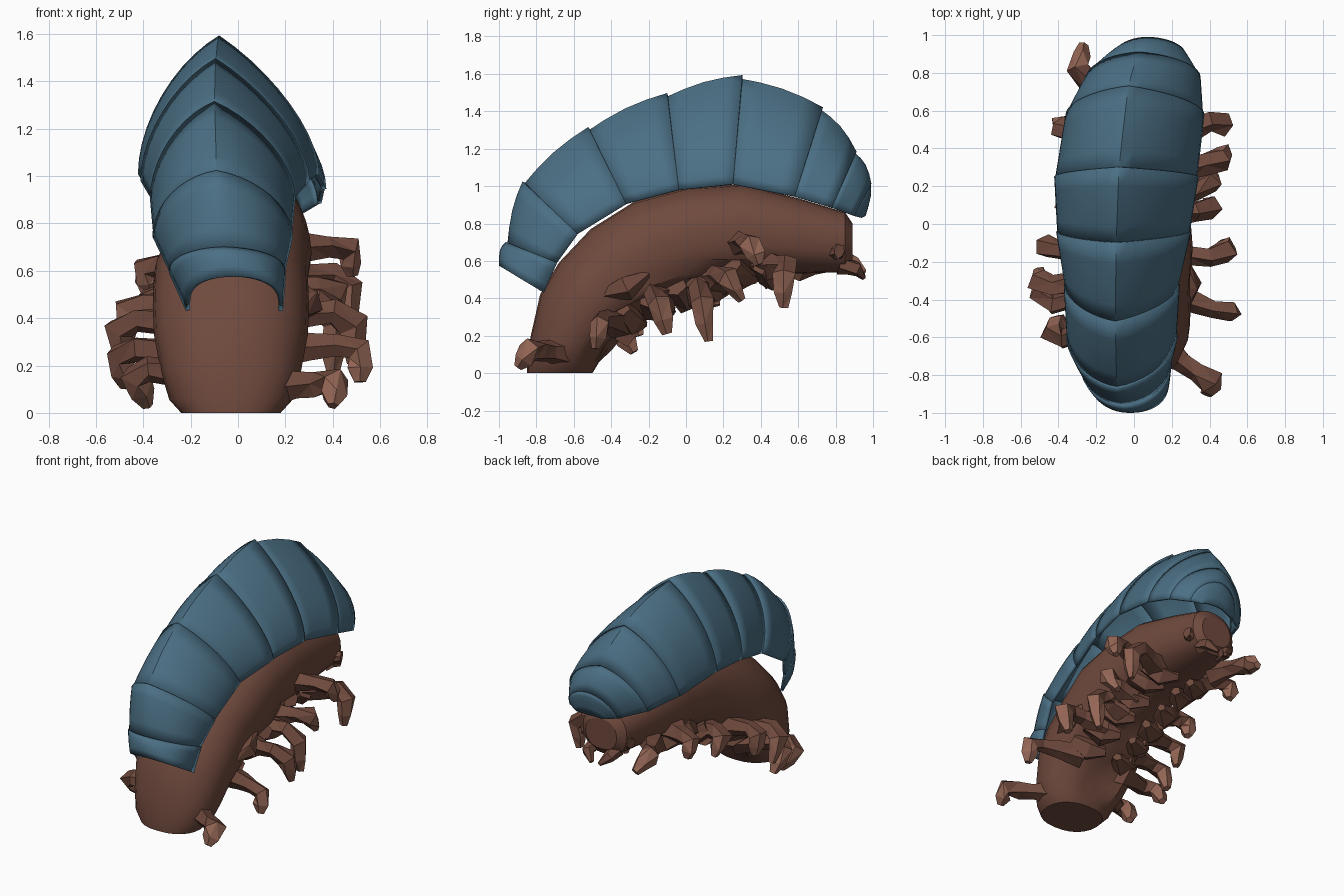
import bpy, bmesh, math, random
from mathutils import Vector

if "Cube" in bpy.data.objects:
    bpy.data.objects.remove(bpy.data.objects["Cube"])

random.seed(4)


def material(name, rgb):
    m = bpy.data.materials.new(name)
    m.diffuse_color = (*rgb, 1)
    m.use_nodes = True
    m.node_tree.nodes["Principled BSDF"].inputs["Base Color"].default_value = m.diffuse_color
    return m


BLUE = material("shell_blue", (0.070, 0.160, 0.232))
BROWN = material("body_brown", (0.160, 0.068, 0.047))
TAN = material("foot_light_brown", (0.29, 0.13, 0.09))


def make_object(name, bm, mats, smooth=None):
    mesh = bpy.data.meshes.new(name)
    bm.to_mesh(mesh)
    bm.free()
    for m in mats:
        mesh.materials.append(m)
    ob = bpy.data.objects.new(name, mesh)
    bpy.context.collection.objects.link(ob)
    if smooth:
        bpy.ops.object.select_all(action='DESELECT')
        ob.select_set(True)
        bpy.context.view_layer.objects.active = ob
        bpy.ops.object.shade_smooth_by_angle(angle=math.radians(smooth))
    return ob


def loft(bm, rings, closed=True, second_from=99):
    """Skin point rings, capping closed ones; later rows take the second material."""
    vr = [[bm.verts.new(p) for p in r] for r in rings]
    n = len(vr[0])
    for row, (a, b) in enumerate(zip(vr, vr[1:])):
        for i in range(n if closed else n - 1):
            j = (i + 1) % n
            f = bm.faces.new((a[i], a[j], b[j], b[i]))
            f.material_index = int(row >= second_from)
    if closed:
        bm.faces.new(vr[0])
        bm.faces.new(vr[-1]).material_index = int(second_from < 99)
        bmesh.ops.recalc_face_normals(bm, faces=bm.faces)


# Shell ribs from tail to head: ridge y, z, lower rim y, z, left x, right x
RIBS = [
    (-1.0, .575, -.76, .43, -.22, .19),
    (-.96, .70, -.69, .59, -.29, .20),
    (-.87, 1.02, -.58, .745, -.36, .23),
    (-.52, 1.31, -.32, .905, -.37, .24),
    (-.10, 1.49, -.04, .98, -.41, .30),
    (.30, 1.585, .25, 1.01, -.42, .34),
    (.73, 1.415, .58, .945, -.36, .37),
    (.91, 1.18, .78, .885, -.25, .35),
    (.99, 1.01, .90, .84, -.10, .27),
    (.96, .84, .94, .83, -.01, .19),
]


def rib_points(k, scale, n=20):
    ty, tz, by, bz, xl, xr = RIBS[k]
    mid = math.sin(math.pi * k / 9)
    cx = (xl + xr) / 2 - .04 * mid
    flat = .55 if k == 0 else .8 if k == 1 else 1
    pts = []
    for i in range(n + 1):
        a = (i / n - .5) * math.pi
        s, c = math.sin(a), max(0, math.cos(a)) ** flat
        peak = (.35 if s < 0 else .5) * mid ** 2  # middle ribs are gabled
        h = ((1 - peak) * c + peak * (1 - abs(s))) * scale
        half = (cx - xl) if s < 0 else (xr - cx)
        pts.append(Vector((cx + half * s * (1 + scale) / 2,
                           by + (ty - by) * h, bz + (tz - bz) * h)))
    return pts


# Overlapping shell plates, each flaring towards the head
for k in range(len(RIBS) - 1):
    a = rib_points(k, 1.0 if k == 0 else .98)
    b = rib_points(k + 1, 1.015)
    rings = []
    for r in range(5):
        s = r / 4 if k == 0 else -.05 + 1.05 * r / 4
        ring = []
        for i, (pa, pb) in enumerate(zip(a, b)):
            p = pa.lerp(pb, s)
            out = Vector((0, p.y * .6, .8)).normalized()
            lift = math.sin(math.pi * i / (len(a) - 1)) * math.sin(math.pi * s)
            ring.append(p + out * .022 * lift)
        rings.append(ring)
    bm = bmesh.new()
    loft(bm, rings, closed=False)
    plate = make_object(f"shell_plate_{k + 1}", bm, [BLUE], 35)
    sol = plate.modifiers.new("thickness", 'SOLIDIFY')
    sol.thickness = .018
    sol.offset = -1

# Body stations from tail to head: back y, z, belly y, z, half width
BODY = [
    (-.85, .0, -.50, .0, .21),
    (-.85, .06, -.47, .05, .26),
    (-.83, .20, -.40, .14, .295),
    (-.78, .42, -.31, .24, .325),
    (-.68, .59, -.22, .32, .33),
    (-.51, .77, -.09, .39, .325),
    (-.28, .915, .03, .44, .31),
    (.0, .99, .14, .48, .29),
    (.30, 1.01, .30, .52, .27),
    (.60, .935, .52, .53, .23),
    (.85, .86, .85, .54, .17),
    (.89, .80, .89, .59, .12),
]
rings = []
for k, (ty, tz, by, bz, hw) in enumerate(BODY):
    cx = .04 * by if by > 0 else -.03
    ring = []
    for i in range(24):
        a = 2 * math.pi * i / 24
        s, c = math.sin(a), math.cos(a)
        w = math.copysign(abs(s) ** .85, s)
        t = .5 + .5 * math.copysign(abs(c) ** .9, c)
        # the belly is lumpy, the back is smooth
        lump = random.uniform(-.03, .03) if t < .3 and 1 < k < 9 else 0
        ring.append((cx + hw * w, by + (ty - by) * t + lump, bz + (tz - bz) * t - lump))
    rings.append(ring)
bm = bmesh.new()
loft(bm, rings)
make_object("body", bm, [BROWN], 30)


def limb(name, pts, radii, sides=5, second_from=99):
    """Faceted bent tube along a few points."""
    pts = [Vector(p) for p in pts]
    rings = []
    for i, p in enumerate(pts):
        d = (pts[min(i + 1, len(pts) - 1)] - pts[max(i - 1, 0)]).normalized()
        u = d.cross(Vector((.1, 1, .2))).normalized()
        v = d.cross(u)
        ring = []
        for j in range(sides):
            a = 2 * math.pi * j / sides
            ring.append(p + (u * math.cos(a) + v * math.sin(a)) * radii[i] * random.uniform(.8, 1.2))
        rings.append(ring)
    bm = bmesh.new()
    loft(bm, rings, second_from=second_from)
    bmesh.ops.triangulate(bm, faces=bm.faces)
    make_object(name, bm, [BROWN, TAN])


def leg(name, side, knee, tip):
    """Hip, ankle and claw follow from the knee and the tip."""
    knee, tip = Vector(knee), Vector(tip)
    hip = Vector((side * .15, knee.y * .8, knee.z - .02))
    ankle = knee.lerp(tip, .4) + Vector((side * .05, 0, .04))
    limb(name, [hip, hip.lerp(knee, .6), knee, ankle, ankle.lerp(tip, .55), tip],
         [.10, .06, .055, .062, .052, .025], second_from=3)


# Legs from tail to head
leg("right_leg_1", 1, (.33, -.79, .12), (.40, -.9, .03))
leg("right_leg_2", 1, (.42, -.45, .28), (.51, -.48, .13))
leg("right_leg_3", 1, (.40, -.18, .42), (.48, -.1, .21))
leg("right_leg_4", 1, (.32, .07, .46), (.40, .12, .17))
leg("right_leg_5", 1, (.33, .17, .52), (.39, .30, .39))
leg("right_leg_6", 1, (.38, .32, .70), (.48, .39, .58))
leg("right_leg_7", 1, (.40, .54, .58), (.46, .52, .35))
leg("left_leg_1", -1, (-.38, -.62, .18), (-.38, -.5, .03))
leg("left_leg_2", -1, (-.43, -.42, .27), (-.48, -.28, .11))
leg("left_leg_3", -1, (-.43, -.33, .39), (-.49, -.25, .2))
leg("left_leg_4", -1, (-.40, -.13, .46), (-.46, -.11, .3))
leg("left_leg_5", -1, (-.30, .1, .5), (-.33, .16, .36))
leg("left_leg_6", -1, (-.33, .49, .62), (-.38, .53, .5))
leg("left_leg_7", -1, (-.24, .74, .59), (-.27, .95, .53))

# Flat hip flaps and belly lumps between the legs
for sx in (-1, 1):
    limb("hip_flap", [(sx * .26, -.44, .42), (sx * .29, -.32, .46), (sx * .27, -.2, .53)],
         [.03, .07, .02])
    for k in range(6):
        y = -.3 + k * .15
        z = .28 + .06 * min(k, 4)
        limb("belly_lump", [(sx * .24, y - .05, z + .06), (sx * .14, y, z),
                            (sx * .05, y + .07, z - .01)], [.06, .08, .03])

# Face: eyes and mouth parts
for sx in (-1, 1):
    limb("eye", [(.04 + sx * .13, .80, .65), (.04 + sx * .19, .82, .65)], [.05, .035], 7)
    limb("mandible", [(.04 + sx * .09, .82, .58), (.04 + sx * .08, .91, .56),
                      (.04 + sx * .03, .95, .51)], [.05, .04, .015])
